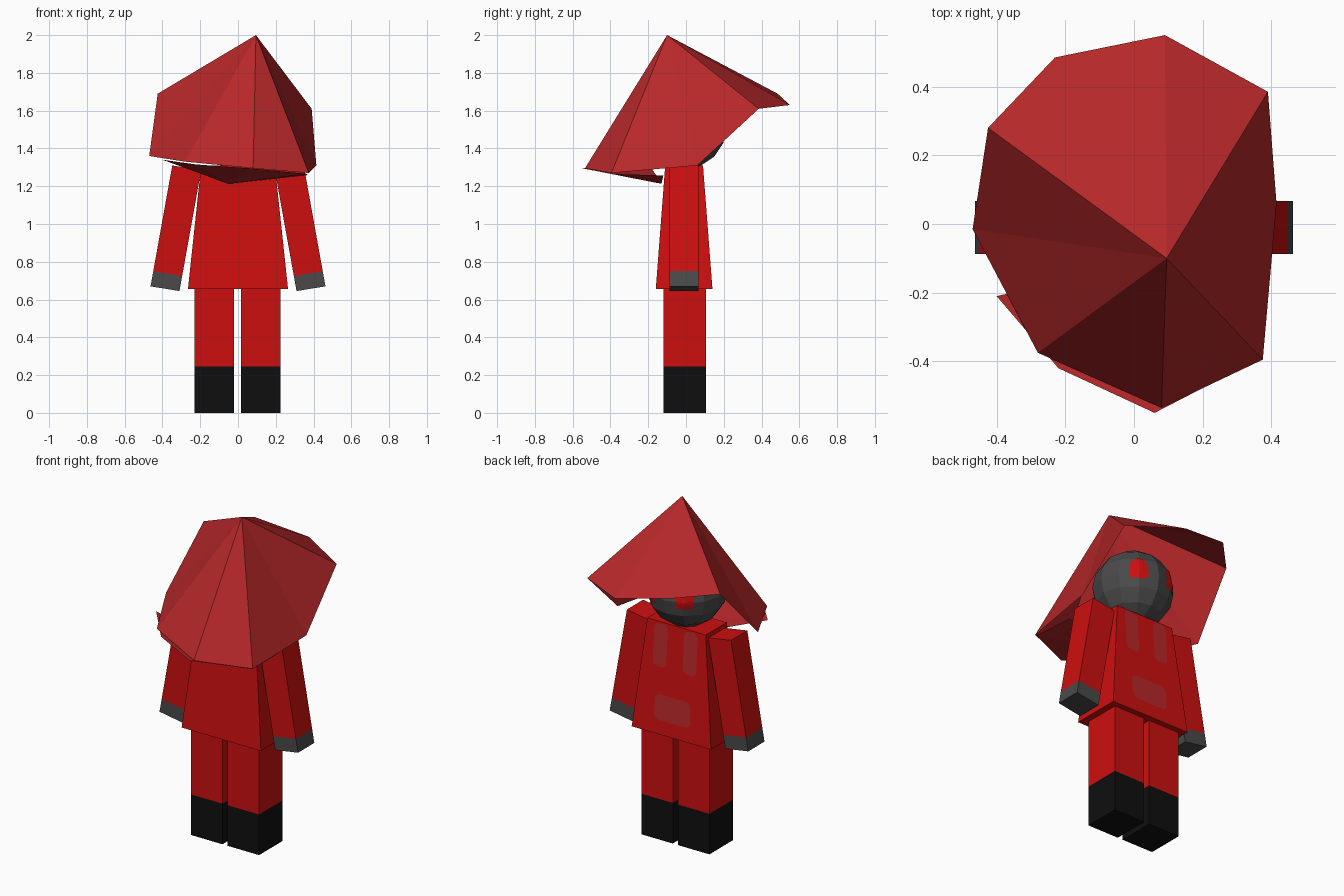
import bpy, math
from mathutils import Vector
from mathutils.bvhtree import BVHTree

if "Cube" in bpy.data.objects:
    bpy.data.objects.remove(bpy.data.objects["Cube"])


def material(name, rgb):
    m = bpy.data.materials.new(name)
    lin = [((c / 255 + 0.055) / 1.055) ** 2.4 if c > 10 else c / 255 / 12.92 for c in rgb]
    m.diffuse_color = (*lin, 1)
    m.use_nodes = True
    m.node_tree.nodes["Principled BSDF"].inputs["Base Color"].default_value = m.diffuse_color
    return m


RED = material("bright red", (205, 15, 15))
HAT = material("muted red", (184, 40, 42))
GREY = material("dark grey", (74, 74, 74))
BLACK = material("black", (15, 15, 15))


def mesh(name, verts, faces, mat):
    me = bpy.data.meshes.new(name)
    me.from_pydata([tuple(v) for v in verts], [], faces)
    me.update()
    me.materials.append(mat)
    ob = bpy.data.objects.new(name, me)
    bpy.context.collection.objects.link(ob)
    return ob


def hexa(name, bottom, top, mat):
    """Six-sided block from two counter-clockwise corner loops."""
    faces = [(3, 2, 1, 0), (4, 5, 6, 7)]
    faces += [(i, (i + 1) % 4, (i + 1) % 4 + 4, i + 4) for i in range(4)]
    return mesh(name, bottom + top, faces, mat)


def rect(x0, x1, y0, y1, z0, z1=None):
    z1 = z0 if z1 is None else z1
    return [(x0, y0, z0), (x1, y0, z1), (x1, y1, z1), (x0, y1, z0)]


# Legs and boots
for side, x0, x1 in (("left", -0.23, -0.02), ("right", 0.015, 0.225)):
    loops = [rect(x0, x1, -0.12, 0.105, z) for z in (0, 0.245, 0.655)]
    hexa(side + "_boot", loops[0], loops[1], BLACK)
    hexa(side + "_leg", loops[1], loops[2], RED)

# Tapered torso
hexa("torso", rect(-0.265, 0.265, -0.16, 0.14, 0.655),
     rect(-0.195, 0.195, -0.11, 0.09, 1.31), RED)

# Slanted arms with hands, as tilted rectangular sections
for side, s in (("left", -1), ("right", 1)):
    def section(t):
        inner = (s * (0.31 - 0.115 * t), 0.645 + 0.64 * t)
        outer = (s * (0.463 - 0.115 * t), 0.67 + 0.64 * t)
        a, b = sorted((inner, outer))
        return rect(a[0], b[0], -0.088, 0.067, a[1], b[1])
    hexa(side + "_hand", section(0), section(0.125), GREY)
    hexa(side + "_arm", section(0.125), section(1), RED)


# Coat panels on the chest: rounded plates lying on the sloped face
def rounded(cx, cz, w, h, r, n=4):
    pts = []
    for k, (sx, sz) in enumerate(((1, 1), (-1, 1), (-1, -1), (1, -1))):
        for i in range(n + 1):
            a = math.pi / 2 * (k + i / n)
            pts.append((cx + sx * (w / 2 - r) + r * math.cos(a),
                        cz + sz * (h / 2 - r) + r * math.sin(a)))
    return pts


def chest_plate(name, pts):
    verts = [(x, 0.143 - 0.05 * (z - 0.655) / 0.655, z) for x, z in pts]
    mesh(name, verts, [tuple(reversed(range(len(verts))))], HAT)


chest_plate("lower_pocket", rounded(0, 0.815, 0.24, 0.15, 0.035))
chest_plate("left_chest_bar", rounded(-0.1, 1.175, 0.09, 0.25, 0.03))
chest_plate("right_chest_bar", rounded(0.1, 1.175, 0.09, 0.25, 0.03))

# Faceted head
R, C = 0.225, Vector((0, -0.01, 1.515))
bpy.ops.mesh.primitive_uv_sphere_add(segments=12, ring_count=8, radius=R, location=C)
head = bpy.context.object
head.name = "head"
head.data.materials.append(GREY)
tree = BVHTree.FromPolygons([v.co + C for v in head.data.vertices],
                            [tuple(p.vertices) for p in head.data.polygons])

# Arched eyes laid onto the head surface
arch = [(-0.055, -0.065), (0, -0.065), (0.055, -0.065), (0.055, -0.02)]
arch += [(0.055 * math.cos(math.pi * i / 6), 0.02 + 0.05 * math.sin(math.pi * i / 6)) for i in range(7)]
arch += [(-0.055, -0.02)]
for side, s in (("left", -1), ("right", 1)):
    fwd = Vector((s * 0.51, 0.85, 0.1)).normalized()
    right = Vector((fwd.y, -fwd.x, 0)).normalized()
    up = right.cross(fwd)
    flat = [(0, 0)] + [(x * k, z * k) for k in (0.33, 0.67, 1) for x, z in arch]
    verts = []
    for x, z in flat:
        d = (fwd * R + right * x + up * z).normalized()
        hit = tree.ray_cast(C + d, -d)[0]
        verts.append(hit + d * 0.005)
    n = len(arch)
    faces = [(0, 1 + (i + 1) % n, 1 + i) for i in range(n)]
    for ring in range(2):
        o = 1 + ring * n
        faces += [(o + i, o + (i + 1) % n, o + n + (i + 1) % n, o + n + i) for i in range(n)]
    mesh(side + "_eye", verts, faces, RED)

# Crooked pointed hat: open fan from the tip to an uneven rim
rim = [(0.09, 0.55, 1.63), (-0.23, 0.485, 1.69), (-0.425, 0.28, 1.69),
       (-0.47, -0.015, 1.36), (-0.28, -0.375, 1.33), (0.08, -0.535, 1.295),
       (0.375, -0.395, 1.27), (0.415, 0.06, 1.31), (0.39, 0.385, 1.61)]
n = len(rim)
mesh("hat", [(0.095, -0.1, 2.0)] + rim, [(0, 1 + i, 1 + (i + 1) % n) for i in range(n)], HAT)

# Folded flap closing the hat behind the neck
flap = [(-0.05, -0.13, 1.213), (-0.40, -0.21, 1.34), (-0.22, -0.42, 1.315),
        (0.06, -0.55, 1.295), (0.37, -0.39, 1.265), (0.36, -0.12, 1.257)]
mesh("hat_flap", flap, [(0, i + 1, i) for i in range(1, 5)], HAT)
